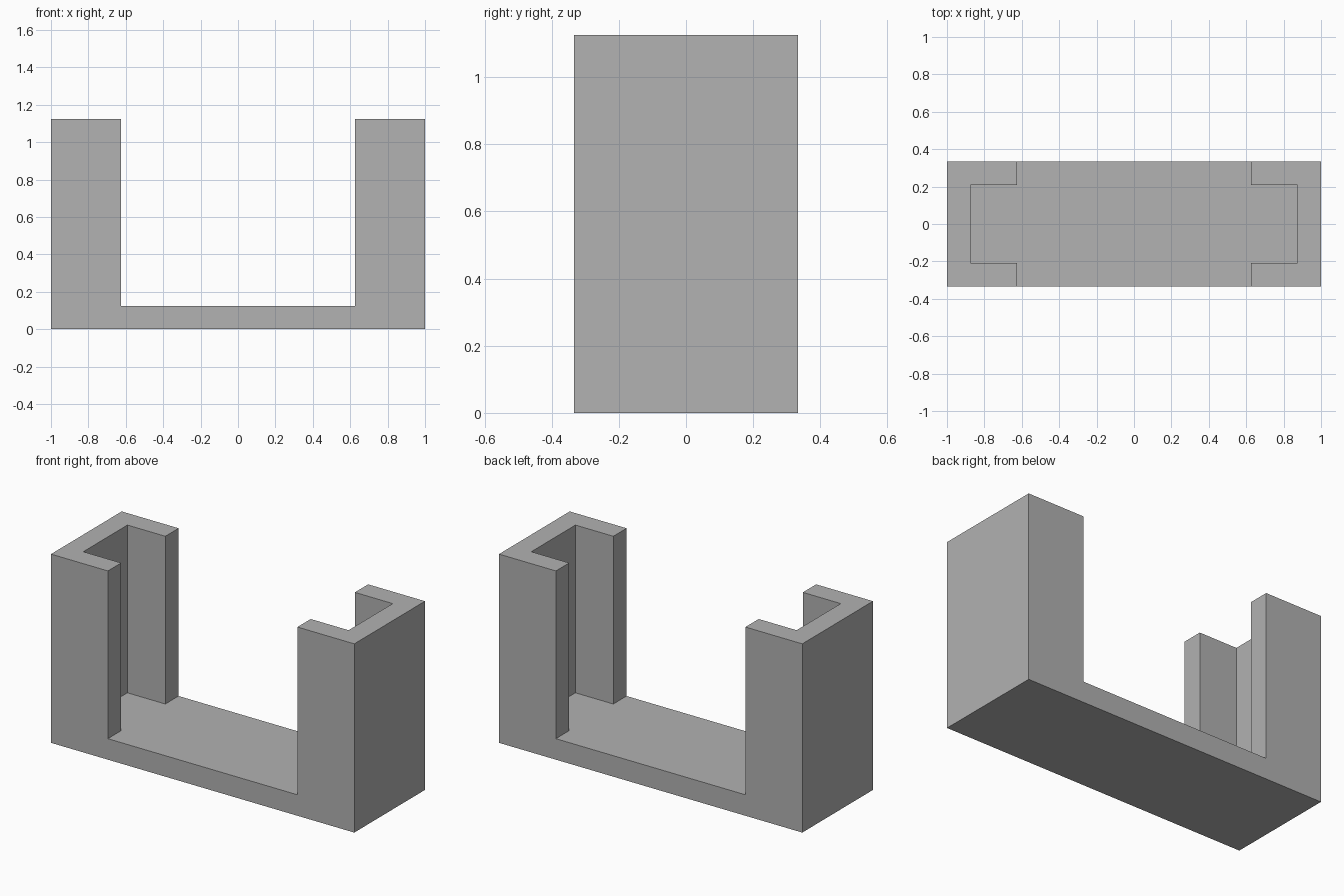
import bpy
import bmesh

cube = bpy.data.objects.get("Cube")
if cube:
    bpy.data.objects.remove(cube, do_unlink=True)

HALF_X, HALF_Y = 1.0, 0.333
WALL = 0.125             # thickness of walls and floor
LIP_X = 0.625            # inner end of each side return
WALL_HEIGHT = 1.0        # walls above the floor
IN_X, IN_Y = HALF_X - WALL, HALF_Y - WALL

mat = bpy.data.materials.new("plain_grey")
mat.use_nodes = True
colour = (0.445, 0.445, 0.445, 1)
mat.diffuse_color = colour
mat.node_tree.nodes["Principled BSDF"].inputs["Base Color"].default_value = colour

bm = bmesh.new()


def raise_faces(faces, height):
    """Extrude faces upwards and return the new top faces."""
    out = bmesh.ops.extrude_face_region(bm, geom=faces)["geom"]
    verts = [g for g in out if isinstance(g, bmesh.types.BMVert)]
    bmesh.ops.translate(bm, verts=verts, vec=(0, 0, height))
    return [g for g in out if isinstance(g, bmesh.types.BMFace)]


# Plan outline: C-shaped wall at each end, floor between them
half_c = [(LIP_X, -HALF_Y), (LIP_X, -IN_Y), (IN_X, -IN_Y),
          (IN_X, IN_Y), (LIP_X, IN_Y), (LIP_X, HALF_Y)]
inner = {s: [bm.verts.new((s * x, y, 0)) for x, y in half_c] for s in (-1, 1)}
for s in (-1, 1):
    corners = [bm.verts.new((s * HALF_X, y, 0)) for y in (HALF_Y, -HALF_Y)]
    bm.faces.new(inner[s] + corners)
bm.faces.new(inner[1] + inner[-1][::-1])
bmesh.ops.recalc_face_normals(bm, faces=bm.faces[:])

# Floor slab, then the end walls rising from it
slab_top = raise_faces(bm.faces[:], WALL)
raise_faces([f for f in slab_top
             if max(abs(v.co.x) for v in f.verts) > IN_X + WALL / 2], WALL_HEIGHT)

# Merge coplanar faces into clean flat panels
bmesh.ops.recalc_face_normals(bm, faces=bm.faces[:])
bmesh.ops.dissolve_limit(bm, angle_limit=0.01, verts=bm.verts[:], edges=bm.edges[:])

mesh = bpy.data.meshes.new("open_end_bracket")
bm.to_mesh(mesh)
bm.free()
mesh.materials.append(mat)
bracket = bpy.data.objects.new("open_end_bracket", mesh)
bpy.context.collection.objects.link(bracket)
